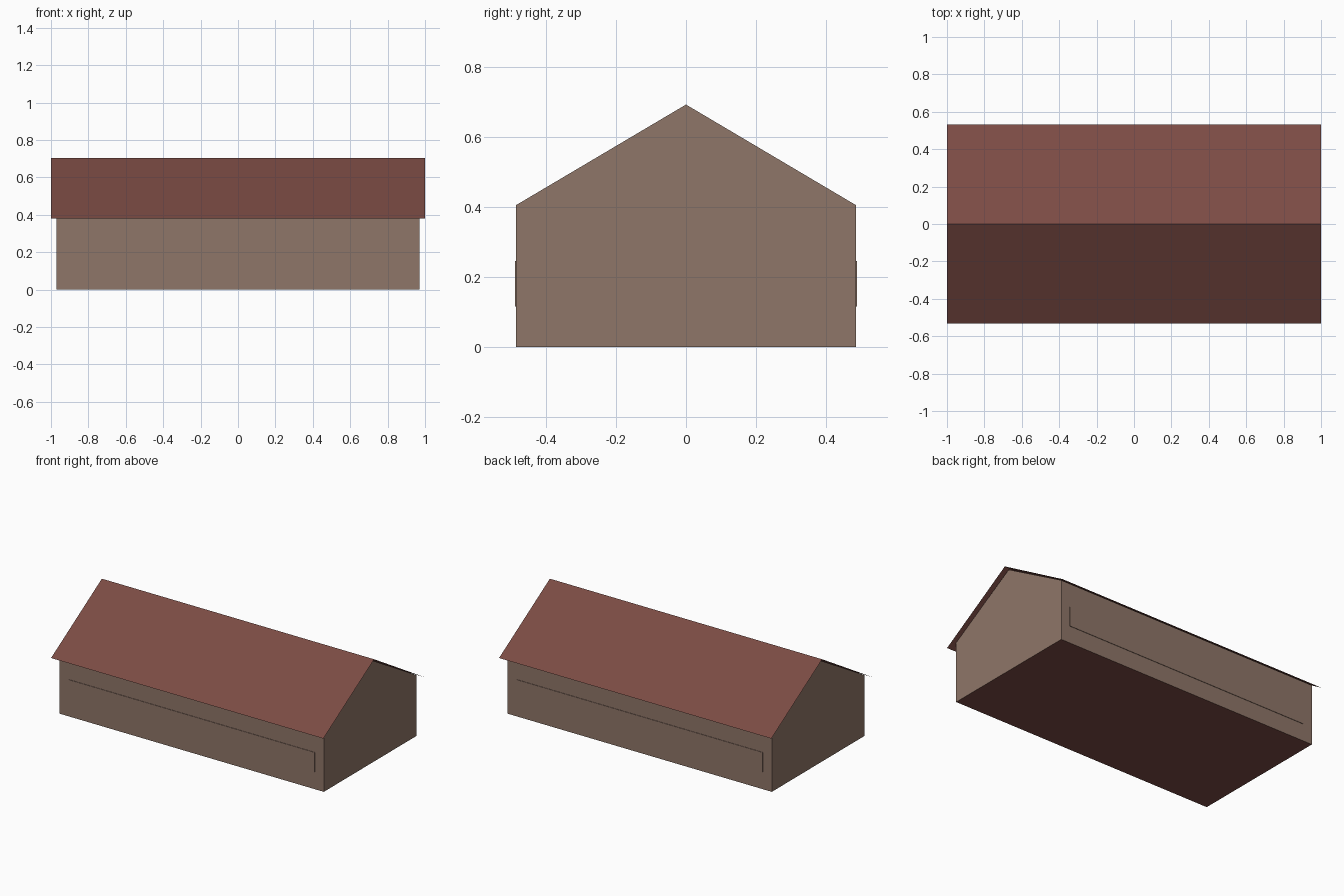
import bpy

old = bpy.data.objects.get("Cube")
if old:
    bpy.data.objects.remove(old, do_unlink=True)


def make_material(name, rgb):
    """Flat material from 0-255 display values, stored as linear."""
    linear = [((c / 255 + 0.055) / 1.055) ** 2.4 for c in rgb]
    mat = bpy.data.materials.new(name)
    mat.use_nodes = True
    mat.diffuse_color = (*linear, 1)
    bsdf = mat.node_tree.nodes["Principled BSDF"]
    bsdf.inputs["Base Color"].default_value = (*linear, 1)
    bsdf.inputs["Roughness"].default_value = 0.9
    return mat


def extrude_profile(name, profile, half_length, mats, closed):
    """Sweep a (y, z) profile along x; closed profiles get end caps."""
    n = len(profile)
    verts = [(x, y, z) for x in (-half_length, half_length) for y, z in profile]
    faces = [(i, (i + 1) % n, (i + 1) % n + n, i + n)
             for i in range(n if closed else n - 1)]
    if closed:
        faces += [tuple(reversed(range(n))), tuple(range(n, 2 * n))]
    mesh = bpy.data.meshes.new(name)
    mesh.from_pydata(verts, [], faces)
    for mat in mats:
        mesh.materials.append(mat)
    obj = bpy.data.objects.new(name, mesh)
    bpy.context.collection.objects.link(obj)
    return obj


wall_mat = make_material("tan_wall", (143, 118, 104))
roof_mat = make_material("red_brown_roof", (123, 75, 68))

# Gabled body, with the underside in the roof colour
W = 0.485
body = extrude_profile(
    "gabled_walls",
    [(-W, 0), (W, 0), (W, 0.405), (0, 0.692), (-W, 0.405)],
    0.97, [wall_mat, roof_mat], True)
for face in body.data.polygons:
    if face.normal.z < -0.9 or face.normal.z > 0.5:
        face.material_index = 1

# Thin roof sheet overhanging on every side
extrude_profile("roof_sheet", [(0.533, 0.38), (0, 0.703), (-0.533, 0.38)],
                1.0, [roof_mat], False)

# Long thin panels on the front and back walls
for name, side in (("front_panel", -1), ("back_panel", 1)):
    inner, outer = sorted((side * W, side * (W + 0.003)))
    extrude_profile(name,
                    [(inner, 0.115), (outer, 0.115), (outer, 0.245), (inner, 0.245)],
                    0.905, [wall_mat], True)
